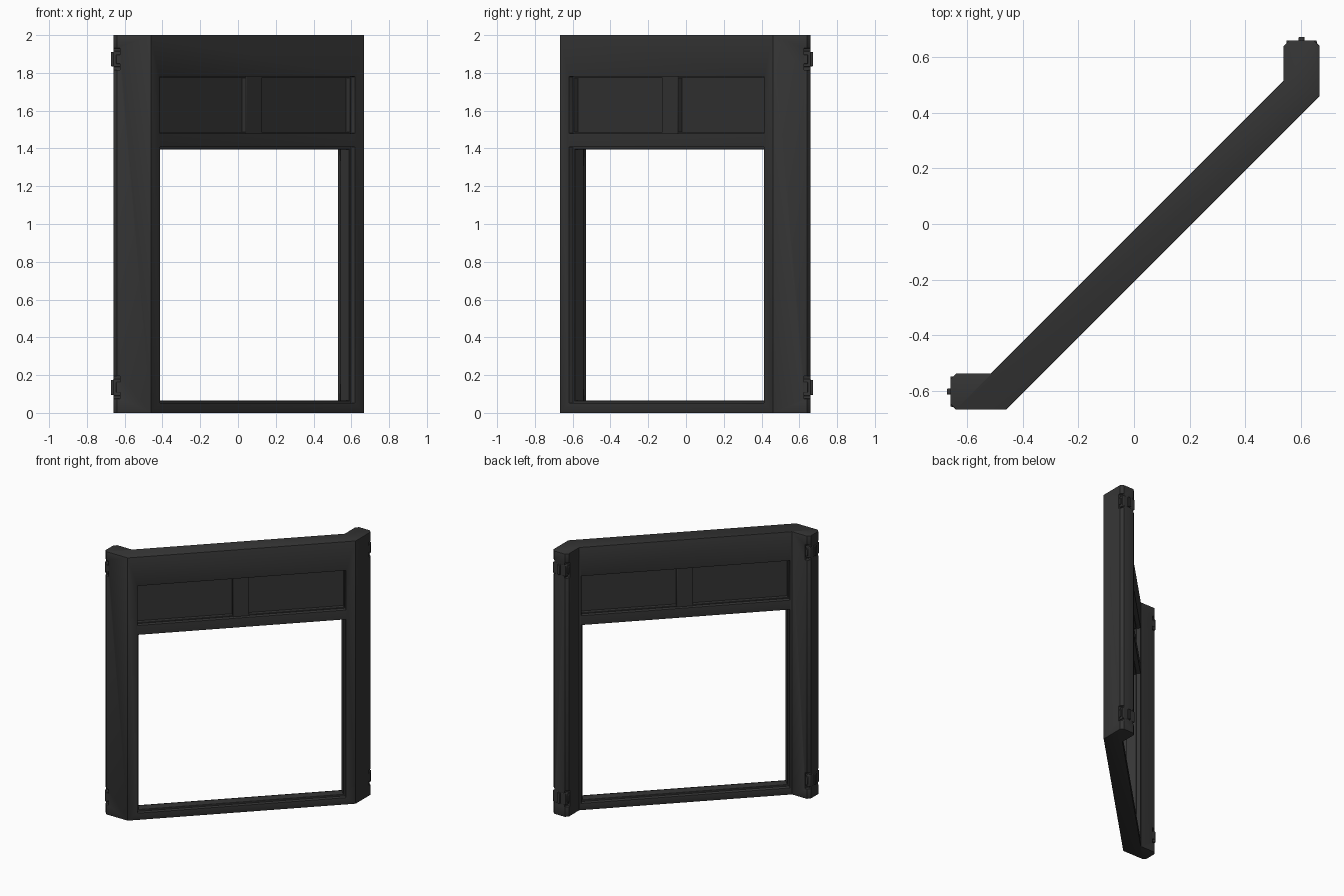
import bpy, bmesh
from math import radians
from mathutils import Matrix

if "Cube" in bpy.data.objects:
    bpy.data.objects.remove(bpy.data.objects["Cube"])

mat = bpy.data.materials.new("dark_metal")
mat.diffuse_color = (0.035, 0.035, 0.035, 1)
mat.use_nodes = True
mat.node_tree.nodes["Principled BSDF"].inputs["Base Color"].default_value = mat.diffuse_color

# local frame of the diagonal span: x along the wall, -y towards the outer face
DIAG = Matrix.Translation((0.0575, -0.0575, 0)) @ Matrix.Rotation(radians(45), 4, 'Z')


def finish(name, bm, bevel=0):
    bmesh.ops.recalc_face_normals(bm, faces=bm.faces)
    me = bpy.data.meshes.new(name)
    bm.to_mesh(me)
    bm.free()
    ob = bpy.data.objects.new(name, me)
    bpy.context.collection.objects.link(ob)
    me.materials.append(mat)
    if bevel:
        add_bevel(ob, bevel)
    return ob


def add_bevel(ob, width, segments=2):
    m = ob.modifiers.new("bevel", 'BEVEL')
    m.width, m.segments = width, segments
    m.limit_method, m.angle_limit = 'ANGLE', radians(50)


def box(name, xs, ys, zs, matrix=Matrix(), bevel=0):
    bm = bmesh.new()
    bmesh.ops.create_cube(bm, size=1)
    for v in bm.verts:
        v.co = matrix @ type(v.co)(r[0] if c < 0 else r[1]
                                   for c, r in zip(v.co, (xs, ys, zs)))
    return finish(name, bm, bevel)


def end_boxes(name, xs, ys, zs, bevel=0):
    """A box on the left end plus its mirror image across y = -x."""
    return [box("left_" + name, xs, ys, zs, bevel=bevel),
            box("right_" + name, (-ys[1], -ys[0]), (-xs[1], -xs[0]), zs, bevel=bevel)]


def ring(name, u, z0, z1, w, depth):
    """Thin lip lining a rectangular opening."""
    d = (-depth, depth)
    box(name + "_bottom", (-u, u), d, (z0 - .004, z0 + w), DIAG, .003)
    box(name + "_top", (-u, u), d, (z1 - w, z1 + .004), DIAG, .003)
    box(name + "_left", (-u - .004, -u + w), d, (z0, z1), DIAG, .003)
    box(name + "_right", (u - w, u + .004), d, (z0, z1), DIAG, .003)


# main wall: one half of the plan outline, mirrored across y = -x
outer = [(-.66, -.648), (-.64, -.668), (-.461, -.668)]
inner = [(-.515, -.538), (-.64, -.538), (-.66, -.558)]
flip = lambda pts: [(-y, -x) for x, y in reversed(pts)]
outline = outer + flip(outer) + flip(inner) + inner
bm = bmesh.new()
face = bm.faces.new([bm.verts.new((x, y, 0)) for x, y in outline])
top = bmesh.ops.extrude_face_region(bm, geom=[face])
bmesh.ops.translate(bm, vec=(0, 0, 2), verts=[g for g in top["geom"] if isinstance(g, bmesh.types.BMVert)])
wall = finish("wall_frame", bm)

# openings and clip notches
U = .73
cutters = [box("window_cutter", (-U, U), (-.2, .2), (.052, 1.408), DIAG),
           box("panel_cutter", (-U, U), (-.2, .2), (1.48, 1.78), DIAG)]
YC = -.603
NOTCHES = ((.075, .195), (1.815, 1.93))
for zs in NOTCHES:
    for ys in ((YC - .1, YC - .042), (YC + .042, YC + .1)):
        cutters += end_boxes("notch_cutter", (-.75, -.625), ys, zs)
for c in cutters:
    m = wall.modifiers.new("cut", 'BOOLEAN')
    m.operation, m.solver, m.object = 'DIFFERENCE', 'EXACT', c
add_bevel(wall, .009)
bpy.context.view_layer.update()
mesh = bpy.data.meshes.new_from_object(wall.evaluated_get(bpy.context.evaluated_depsgraph_get()))
wall.modifiers.clear()
wall.data = mesh
for c in cutters:
    bpy.data.objects.remove(c)

# lips lining the openings
ring("window_lip", U, .052, 1.408, .013, .035)
ring("panel_lip", U, 1.48, 1.78, .008, .035)

# upper panels and the post between them
box("panel_post", (-.058, .058), (-.04, .04), (1.475, 1.785), DIAG, .005)
for side, us in (("left", (-U, -.05)), ("right", (.05, U))):
    box(side + "_panel", us, (-.006, .006), (1.475, 1.785), DIAG)

# connector clips on both ends
for z0, z1 in NOTCHES:
    end_boxes("clip_block", (-.661, -.612), (YC - .055, YC + .055), (z0 + .015, z1 - .015), .005)
    end_boxes("clip_tab", (-.673, -.64), (YC - .011, YC + .011), (z0 + .02, z1 - .02), .003)
    end_boxes("clip_plate", (-.645, -.61), (YC - .062, YC + .062), (z0 + .032, z1 - .032), .004)

# crisp smooth shading on every part
bpy.ops.object.select_all(action='SELECT')
bpy.context.view_layer.objects.active = wall
bpy.ops.object.shade_smooth_by_angle(angle=radians(30))
